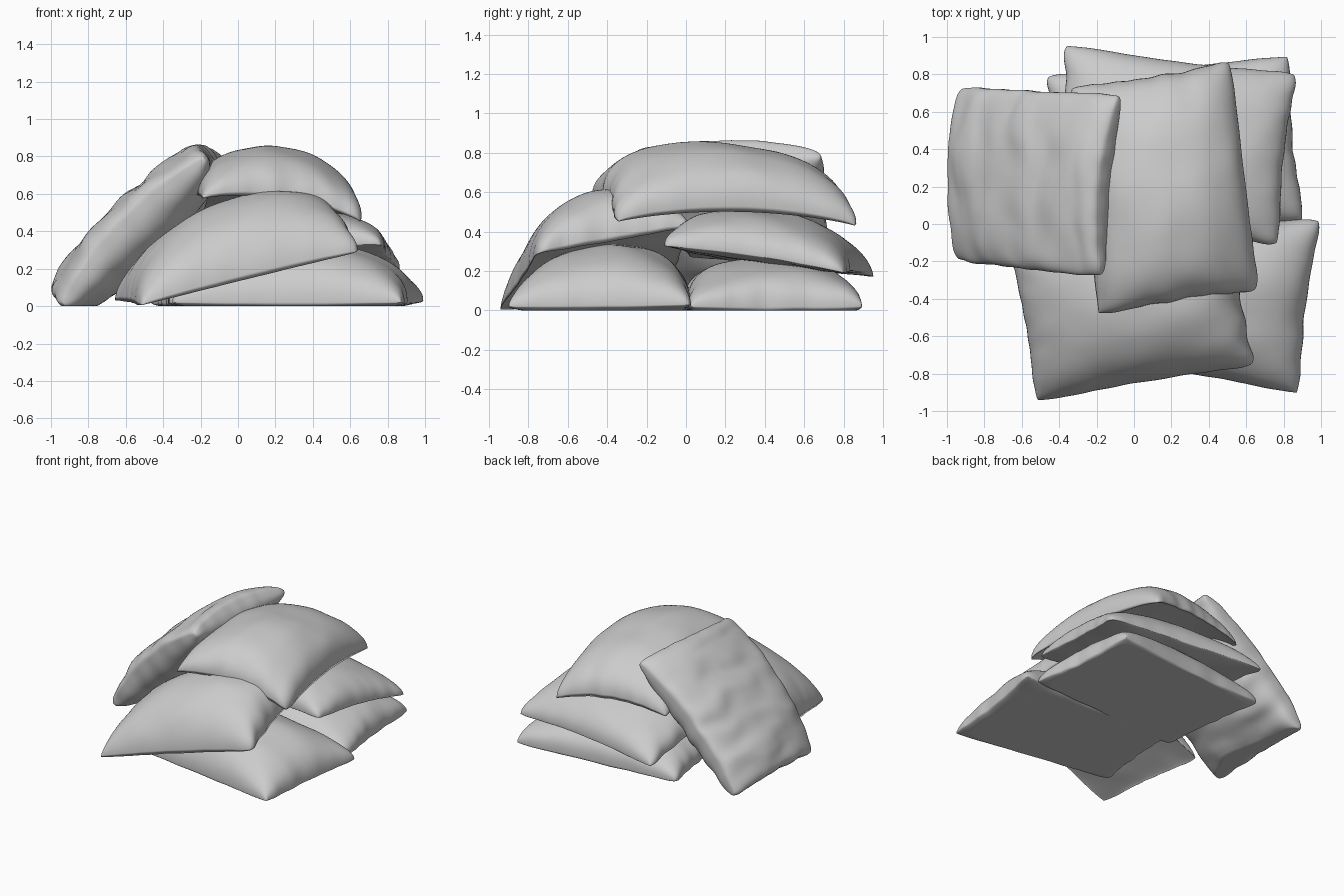
import bpy, bmesh, math
from mathutils import Vector, noise

if "Cube" in bpy.data.objects:
    bpy.data.objects.remove(bpy.data.objects["Cube"])

N = 64  # grid divisions per pillow side


def pillow(name, corners, top, bottom, direction=(0, 0, 1), power=0.42,
           pinch=0.05, edge_lift=0.0, creases=0.0, seed=0):
    """Stuffed cushion through four seam corners, bulging by top / bottom along direction."""
    c = [Vector(p) for p in corners]
    d = Vector(direction).normalized()
    bm = bmesh.new()

    def point(i, j, bulge):
        s, t = 2 * i / N - 1, 2 * j / N - 1
        u, v = math.sin(s * math.pi / 2), math.sin(t * math.pi / 2)
        a, b = max(0, 1 - u * u), max(0, 1 - v * v)
        # seams bow inwards between the corners, corner tips are rounded
        tip = 1 - 0.035 * (u * v) ** 10
        pu, pv = u * (1 - pinch * b) * tip, v * (1 - pinch * a) * tip
        wob = 0.02 * noise.noise(Vector((u * 4, v * 4, seed)))
        pu, pv = pu + wob * u ** 5, pv + wob * v ** 5
        x, y = (pu + 1) / 2, (pv + 1) / 2
        p = (c[0] * (1 - x) + c[1] * x) * (1 - y) + (c[3] * (1 - x) + c[2] * x) * y
        fill = (a * b) ** power
        lift = edge_lift * (a + b - a * b)
        soft = 0.012 * noise.noise(Vector((u * 2.2, v * 2.2, seed + bulge * 3)))
        bend = 0.4 * noise.noise(Vector((u * 2, v * 2, seed)))
        fold = creases * noise.noise(Vector((u * 4 + bend, v * 0.9, seed + 7)))
        p += d * (lift + bulge * fill + (soft + fold) * min(1, fill * 1.5))
        p.z = max(p.z, 0.0)
        return p

    rim = {}

    def layer(bulge):
        grid = []
        for i in range(N + 1):
            row = []
            for j in range(N + 1):
                if i in (0, N) or j in (0, N):
                    if (i, j) not in rim:
                        rim[i, j] = bm.verts.new(point(i, j, bulge))
                    row.append(rim[i, j])
                else:
                    row.append(bm.verts.new(point(i, j, bulge)))
            grid.append(row)
        return grid

    up, low = layer(top), layer(bottom)
    for i in range(N):
        for j in range(N):
            for g, flip in ((up, False), (low, True)):
                q = [g[i][j], g[i + 1][j], g[i + 1][j + 1], g[i][j + 1]]
                bm.faces.new(q[::-1] if flip else q)
    for f in bm.faces:
        f.smooth = True
    me = bpy.data.meshes.new(name)
    bm.to_mesh(me)
    bm.free()
    ob = bpy.data.objects.new(name, me)
    bpy.context.collection.objects.link(ob)
    return ob


# two cushions lying on the floor
pillow("floor_pillow_front",
       [(-0.36, -0.71, 0.02), (0.89, -0.92, 0.02), (1.01, 0.03, 0.03), (-0.30, 0.05, 0.02)],
       0.32, -0.06, seed=1)
pillow("floor_pillow_back",
       [(-0.37, -0.06, 0.02), (0.92, 0.01, 0.02), (0.84, 0.91, 0.02), (-0.48, 0.8, 0.02)],
       0.25, -0.06, power=0.36, seed=2)

# second layer: one resting on the back cushion, one sloping over the front one
pillow("middle_pillow_back",
       [(-0.42, 0.02, 0.27), (0.78, -0.12, 0.33), (0.88, 0.81, 0.19), (-0.38, 0.97, 0.17)],
       0.25, -0.03, edge_lift=0.02, power=0.4, seed=3)
pillow("middle_pillow_front",
       [(-0.53, -0.96, 0.0), (0.65, -0.76, 0.29), (0.53, 0.03, 0.43), (-0.68, -0.1, 0.03)],
       0.39, 0.02, power=0.44, pinch=0.04, seed=4)

# top cushion draped over the pile
pillow("top_pillow",
       [(-0.20, -0.50, 0.58), (0.67, -0.36, 0.45), (0.52, 0.88, 0.43), (-0.35, 0.74, 0.46)],
       0.31, 0.02, direction=(0.14, 0, 1), power=0.4, pinch=0.04, edge_lift=0.06, seed=5)

# cushion leaning against the left side
pillow("leaning_pillow",
       [(-0.95, -0.2, 0.0), (-0.17, -0.29, 0.8), (-0.07, 0.7, 0.8), (-0.93, 0.74, 0.0)],
       0.12, -0.26, direction=(-0.68, 0, 0.73), power=0.36, pinch=0.02,
       edge_lift=0.07, creases=0.03, seed=6)
